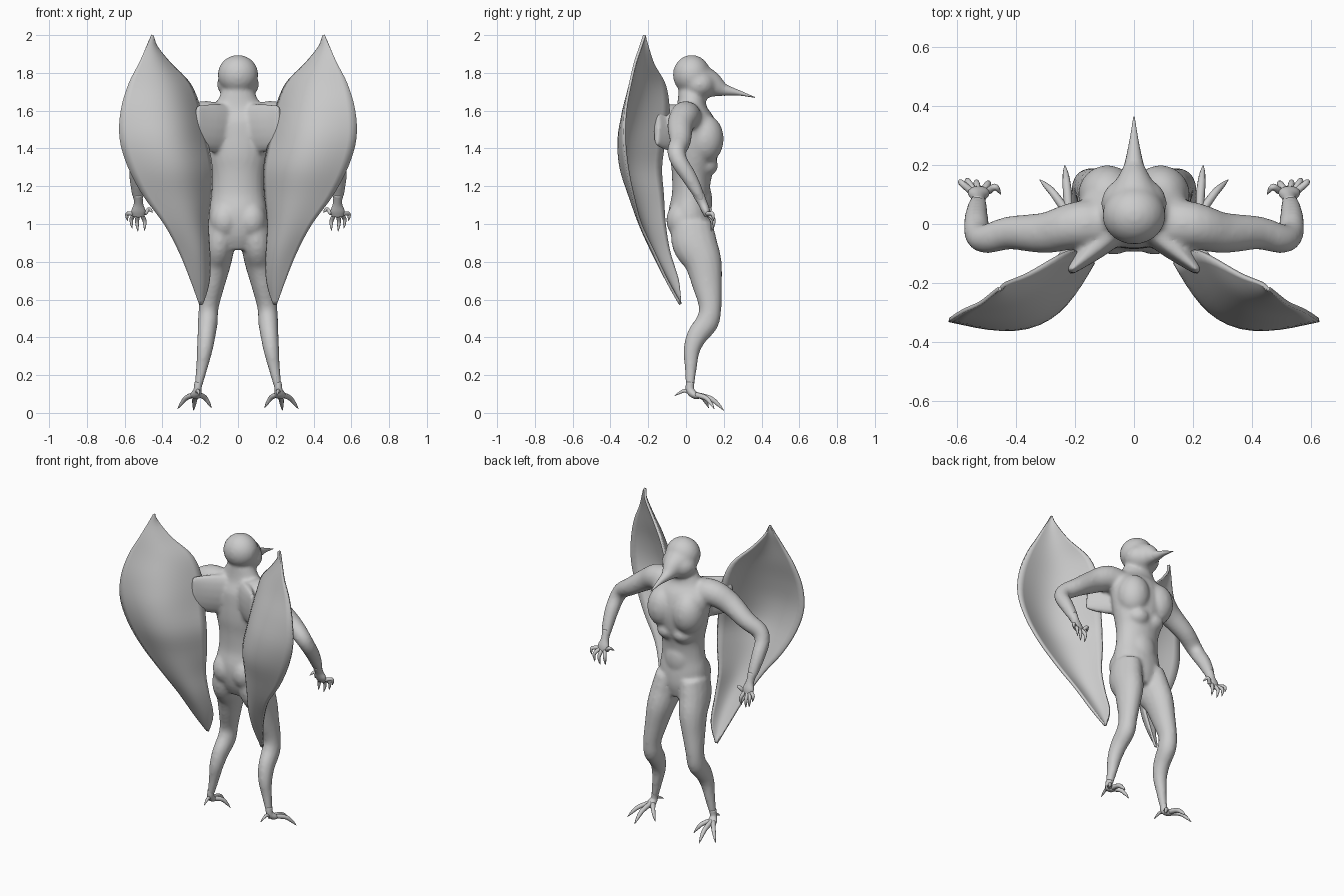
import bpy, bmesh, math
from mathutils import Vector, Matrix

if "Cube" in bpy.data.objects:
    bpy.data.objects.remove(bpy.data.objects["Cube"])

# One plain grey material for everything
grey = bpy.data.materials.new("plain grey")
grey.use_nodes = True
colour = (0.6, 0.6, 0.6, 1)
grey.diffuse_color = colour
grey.node_tree.nodes["Principled BSDF"].inputs["Base Color"].default_value = colour


def refine(rows, steps=4):
    """Smooth a list of number rows with a Catmull-Rom spline."""
    rows = [Vector(r) for r in rows]
    padded = [rows[0]] + rows + [rows[-1]]
    result = []
    for a, b, c, d in zip(padded, padded[1:], padded[2:], padded[3:]):
        for k in range(steps):
            t = k / steps
            result.append(b + (c - a) * (t / 2)
                          + (a * 2 - b * 5 + c * 4 - d) * (t * t / 2)
                          + (b * 3 - a - c * 3 + d) * (t ** 3 / 2))
    return result + [rows[-1]]


def loft(bm, rows, side=1, ref=(1, 0, 0), sides=16):
    """Closed tube through rows of x, y, z, radius along ref, other radius."""
    rows = refine(rows)
    centres = [Vector((r[0] * side, r[1], r[2])) for r in rows]
    rings = []
    for i, (r, c) in enumerate(zip(rows, centres)):
        tangent = (centres[min(i + 1, len(rows) - 1)] - centres[max(i - 1, 0)]).normalized()
        u = Vector(ref)
        u = (u - tangent * u.dot(tangent)).normalized()
        v = tangent.cross(u)
        ring = []
        for k in range(sides):
            a = math.tau * k / sides
            ring.append(bm.verts.new(c + u * (r[3] * math.cos(a)) + v * (r[4] * math.sin(a))))
        rings.append(ring)
    for p, q in zip(rings, rings[1:]):
        for k in range(sides):
            n = (k + 1) % sides
            bm.faces.new((p[k], p[n], q[n], q[k]))
    bm.faces.new(rings[0])
    bm.faces.new(rings[-1])


def blob(bm, centre, radii):
    """Ellipsoid for muscle masses."""
    m = Matrix.Translation(centre) @ Matrix.Diagonal((*radii, 1))
    bmesh.ops.create_uvsphere(bm, u_segments=20, v_segments=14, radius=1, matrix=m)


def finish(bm, name):
    bmesh.ops.recalc_face_normals(bm, faces=bm.faces)
    for f in bm.faces:
        f.smooth = True
    mesh = bpy.data.meshes.new(name)
    bm.to_mesh(mesh)
    bm.free()
    mesh.materials.append(grey)
    obj = bpy.data.objects.new(name, mesh)
    bpy.context.collection.objects.link(obj)
    return obj


def digit(bm, side, start, tip, lift, radius):
    """Curved, tapering finger or toe with a pointed claw."""
    a, b = Vector(start), Vector(tip)
    m = a.lerp(b, 0.5) + Vector(lift)
    n = a.lerp(b, 0.8) + Vector(lift) * 0.6
    rows = [(*p, r, r) for p, r in
            ((a, radius), (m, radius * 0.9), (n, radius * 0.6), (b, 0.001))]
    ref = (1, 0, 0) if abs((b - a).normalized().x) < 0.8 else (0, 1, 0)
    loft(bm, rows, side, ref, 10)


# Body: overlapping masses fused into one skin
bm = bmesh.new()
torso = [(0, .04, .87, .09, .08), (0, .03, .95, .145, .11), (0, .02, 1.05, .155, .115),
         (0, .025, 1.15, .14, .1), (0, .03, 1.25, .14, .105), (0, .04, 1.35, .165, .125),
         (0, .045, 1.45, .185, .13), (0, .035, 1.55, .19, .115), (0, .03, 1.62, .13, .08),
         (0, .03, 1.7, .085, .07)]
leg = [(.085, .03, 1.0, .08, .11), (.1, .045, .9, .085, .12), (.115, .09, .8, .08, .1),
       (.135, .112, .68, .065, .08), (.155, .128, .56, .053, .06), (.16, .112, .48, .053, .062),
       (.167, .06, .41, .048, .056), (.177, .03, .33, .042, .044), (.193, .025, .23, .03, .032),
       (.215, .02, .12, .02, .02)]
arm = [(.1, 0, 1.55, .09, .09), (.2, -.005, 1.57, .08, .08), (.3, -.03, 1.52, .07, .068),
       (.42, -.03, 1.44, .057, .055), (.5, -.05, 1.385, .05, .05), (.53, -.035, 1.33, .045, .045),
       (.535, .01, 1.26, .042, .042), (.532, .055, 1.18, .033, .035), (.527, .085, 1.12, .022, .026)]
wing_root = [(.05, -.01, 1.5, .05, .13), (.14, -.08, 1.51, .045, .13), (.23, -.16, 1.52, .02, .11)]
loft(bm, torso, sides=24)
for s in (1, -1):
    loft(bm, leg, s)
    loft(bm, arm, s, ref=(0, 1, 0))
    loft(bm, wing_root, s, ref=(0, 1, 0))
    blob(bm, (s * .09, .1, 1.45), (.1, .1, .13))      # chest
    blob(bm, (s * .07, -.02, 1.02), (.08, .085, .1))  # buttock
    blob(bm, (s * .055, .1, 1.31), (.07, .07, .06))   # ribs
blob(bm, (0, .075, 1.12), (.09, .065, .12))           # belly
blob(bm, (0, .03, 1.79), (.108, .1, .105))            # skull
blob(bm, (0, .07, 1.74), (.112, .095, .085))          # cheeks
beak_base = [(0, .08, 1.755, .1, .09), (0, .14, 1.735, .065, .07), (0, .2, 1.71, .035, .035),
             (0, .25, 1.7, .02, .02)]
loft(bm, beak_base)
body = finish(bm, "body")
fuse = body.modifiers.new("fuse", 'REMESH')
fuse.mode = 'VOXEL'
fuse.voxel_size = 0.011
fuse.use_smooth_shade = True
soften = body.modifiers.new("soften", 'SMOOTH')
soften.factor = 0.5
soften.iterations = 7

# Beak tip
bm = bmesh.new()
loft(bm, [(0, .16, 1.725, .045, .045), (0, .21, 1.708, .031, .03), (0, .28, 1.694, .016, .014),
          (0, .365, 1.67, .002, .002)])
finish(bm, "beak")

fingers = [((.585, .145, 1.015), (.015, .01, .02)), ((.56, .145, .975), (.012, .015, .015)),
           ((.53, .135, .96), (.005, .015, .01)), ((.495, .13, .965), (-.008, .015, .01)),
           ((.452, .1, 1.06), (0, .02, .02))]
toes = [((.14, .12, .025), .015), ((.235, .2, .012), .016), ((.32, .15, .02), .015),
        ((.205, -.06, .09), .011)]
for s, label in ((1, "left"), (-1, "right")):
    # Hand with five clawed fingers
    bm = bmesh.new()
    loft(bm, [(.53, .065, 1.16, .026, .03), (.527, .088, 1.11, .024, .024),
              (.527, .105, 1.07, .037, .022), (.527, .115, 1.04, .03, .015)], s)
    for tip, lift in fingers:
        knuckle = (.527 + (tip[0] - .527) * .45, .112, 1.055)
        digit(bm, s, knuckle, tip, lift, .012)
    finish(bm, label + "_hand")

    # Foot with three front toes and one back toe
    bm = bmesh.new()
    loft(bm, [(.21, .022, .16, .021, .022), (.215, .022, .12, .021, .022),
              (.222, .045, .095, .03, .02), (.226, .07, .085, .022, .012)], s)
    for tip, radius in toes:
        digit(bm, s, (.22, .03, .1), tip, (0, .01, .022), radius)
    finish(bm, label + "_foot")

    # Wing: z, inner edge x y, outer edge x y, backward bulge
    rows = refine([(2, .45, -.22, .46, -.22, 0), (1.94, .432, -.2, .485, -.24, .01),
                   (1.85, .36, -.17, .525, -.27, .03), (1.74, .255, -.11, .58, -.295, .07),
                   (1.6, .2, -.09, .62, -.32, .11), (1.45, .17, -.11, .625, -.325, .13),
                   (1.3, .14, -.13, .58, -.31, .12), (1.15, .145, -.12, .5, -.28, .09),
                   (1, .16, -.11, .39, -.24, .06), (.85, .153, -.085, .31, -.17, .045),
                   (.7, .155, -.04, .25, -.1, .025), (.575, .19, -.03, .205, -.03, 0)])
    bm = bmesh.new()
    grid = []
    for z, xi, yi, xo, yo, bulge in rows:
        back = Vector((yo - yi, xi - xo)).normalized()
        line = []
        for k in range(15):
            t = k / 14
            x, y = Vector((xi, yi)).lerp(Vector((xo, yo)), t) + back * bulge * math.sin(math.pi * t)
            line.append(bm.verts.new((s * x, y, z)))
        grid.append(line)
    for p, q in zip(grid, grid[1:]):
        for k in range(14):
            bm.faces.new((p[k], p[k + 1], q[k + 1], q[k]))
    wing = finish(bm, label + "_wing")
    shell = wing.modifiers.new("thickness", 'SOLIDIFY')
    shell.thickness = 0.014
    shell.offset = 0
